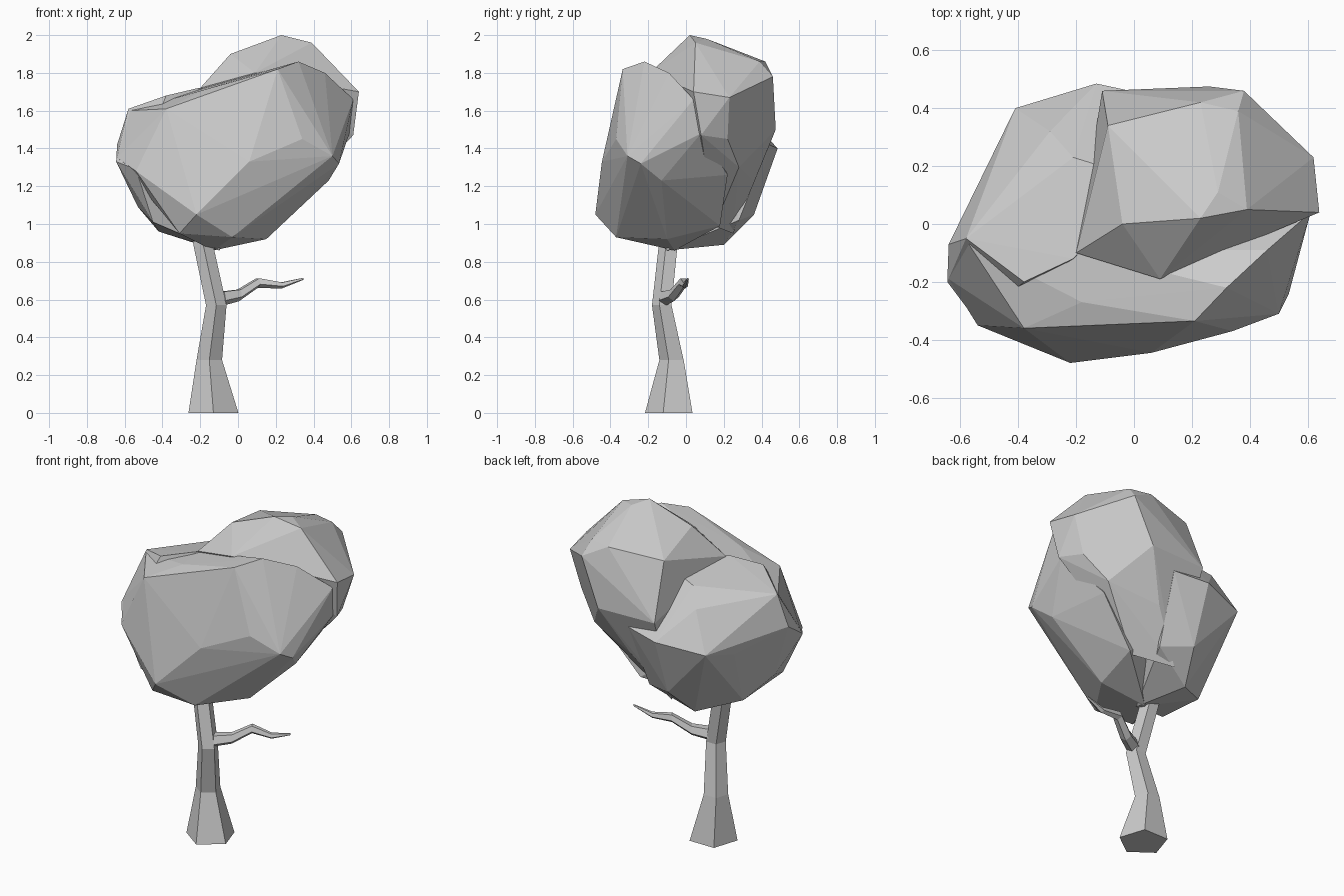
import bpy, bmesh, math
from mathutils import Vector

if "Cube" in bpy.data.objects:
    bpy.data.objects.remove(bpy.data.objects["Cube"])


def finish(bm, name):
    bmesh.ops.recalc_face_normals(bm, faces=bm.faces)
    me = bpy.data.meshes.new(name)
    bm.to_mesh(me)
    bm.free()
    ob = bpy.data.objects.new(name, me)
    bpy.context.collection.objects.link(ob)
    return ob


def loft(name, stations, u, v, sides=5):
    """Sweep a polygon through (x, y, z, radius) stations; u, v span its plane."""
    bm = bmesh.new()
    rings = []
    for x, y, z, r in stations:
        ring = []
        for i in range(sides):
            a = -math.pi / 2 + 2 * math.pi * i / sides
            ring.append(bm.verts.new(Vector((x, y, z)) + r * (math.cos(a) * u + math.sin(a) * v)))
        rings.append(ring)
    for lo, hi in zip(rings, rings[1:]):
        for i in range(sides):
            j = (i + 1) % sides
            bm.faces.new((lo[i], lo[j], hi[j], hi[i]))
    bm.faces.new(rings[0])
    bm.faces.new(rings[-1])
    return finish(bm, name)


def lobe(name, corners):
    """Faceted foliage clump: convex hull of its main corners."""
    bm = bmesh.new()
    for c in corners:
        bm.verts.new(c)
    bmesh.ops.convex_hull(bm, input=bm.verts)
    bmesh.ops.delete(bm, geom=[v for v in bm.verts if not v.link_faces], context='VERTS')
    return finish(bm, name)


# Crooked five-sided trunk, running up into the foliage
loft("trunk", [(-.13, -.078, 0, .139), (-.152, -.07, .28, .071),
               (-.115, -.123, .57, .057), (-.182, -.09, .88, .055),
               (-.21, -.08, 1.0, .045)], Vector((1, 0, 0)), Vector((0, 1, 0)))

# Thin zigzag side branch
loft("branch", [(-.085, -.11, .608, .042), (.005, -.065, .625, .034),
                (.105, -.015, .69, .028), (.23, -.005, .676, .018),
                (.345, .01, .71, .006)], Vector((-.5, .866, 0)), Vector((0, 0, 1)))

# Wide front clump
front = lobe("front_foliage", [
    (-.22, -.48, 1.05), (-.31, -.38, .95), (-.03, -.37, .93), (.15, -.10, .92),
    (-.13, -.06, .86), (-.54, -.35, 1.28), (.06, -.445, 1.33), (.34, -.37, 1.45),
    (.50, -.31, 1.36), (.535, -.24, 1.32), (.53, -.08, 1.37), (.48, -.13, 1.23),
    (.21, -.335, 1.82), (-.18, -.27, 1.71), (.32, -.22, 1.86), (.46, -.09, 1.80),
    (-.38, -.36, 1.61), (-.57, -.07, 1.60), (-.64, -.19, 1.35), (-.21, -.09, 1.71),
    (.61, .04, 1.66), (.59, .08, 1.48), (.40, .22, 1.26), (.18, .18, .99)])

# Left clump reaching to the back, running on under the taller one
left = lobe("left_foliage", [
    (-.64, -.07, 1.42), (-.645, -.20, 1.33), (-.54, -.34, 1.29), (-.58, -.05, 1.61),
    (-.38, -.20, 1.68), (-.21, -.12, 1.72), (-.21, .23, 1.67), (-.29, .32, 1.58),
    (-.41, .40, 1.36), (-.13, .485, 1.40), (-.48, .22, 1.32), (-.42, .05, .96),
    (-.20, .20, .89), (-.45, -.29, 1.01), (-.13, .36, 1.05), (-.53, -.10, 1.09),
    (-.10, -.10, .86), (.05, .15, 1.72), (.08, .44, 1.42), (.05, .28, 1.02)])

# Tall back-right clump
back = lobe("back_foliage", [
    (.23, .02, 2.0), (.29, .11, 1.98), (.39, .05, 1.96), (-.04, 0, 1.90),
    (.09, -.19, 1.80), (-.20, -.10, 1.72), (.64, .04, 1.70), (.62, .23, 1.67),
    (.38, .46, 1.78), (.36, .39, 1.86), (.26, .475, 1.50), (.23, .42, 1.86),
    (-.09, .34, 1.83), (-.11, .46, 1.50), (.61, .08, 1.47), (.55, .22, 1.45),
    (.42, .28, 1.30), (.15, .15, .99), (.12, .36, 1.22), (-.08, .25, .95)])

# Merge the clumps into one crown
for other in (left, back):
    mod = front.modifiers.new("merge", 'BOOLEAN')
    mod.operation = 'UNION'
    mod.solver = 'EXACT'
    mod.object = other
front.name = "foliage"
meshed = bpy.data.meshes.new_from_object(front.evaluated_get(bpy.context.evaluated_depsgraph_get()))
front.modifiers.clear()
front.data = meshed
for other in (left, back):
    bpy.data.objects.remove(other)
